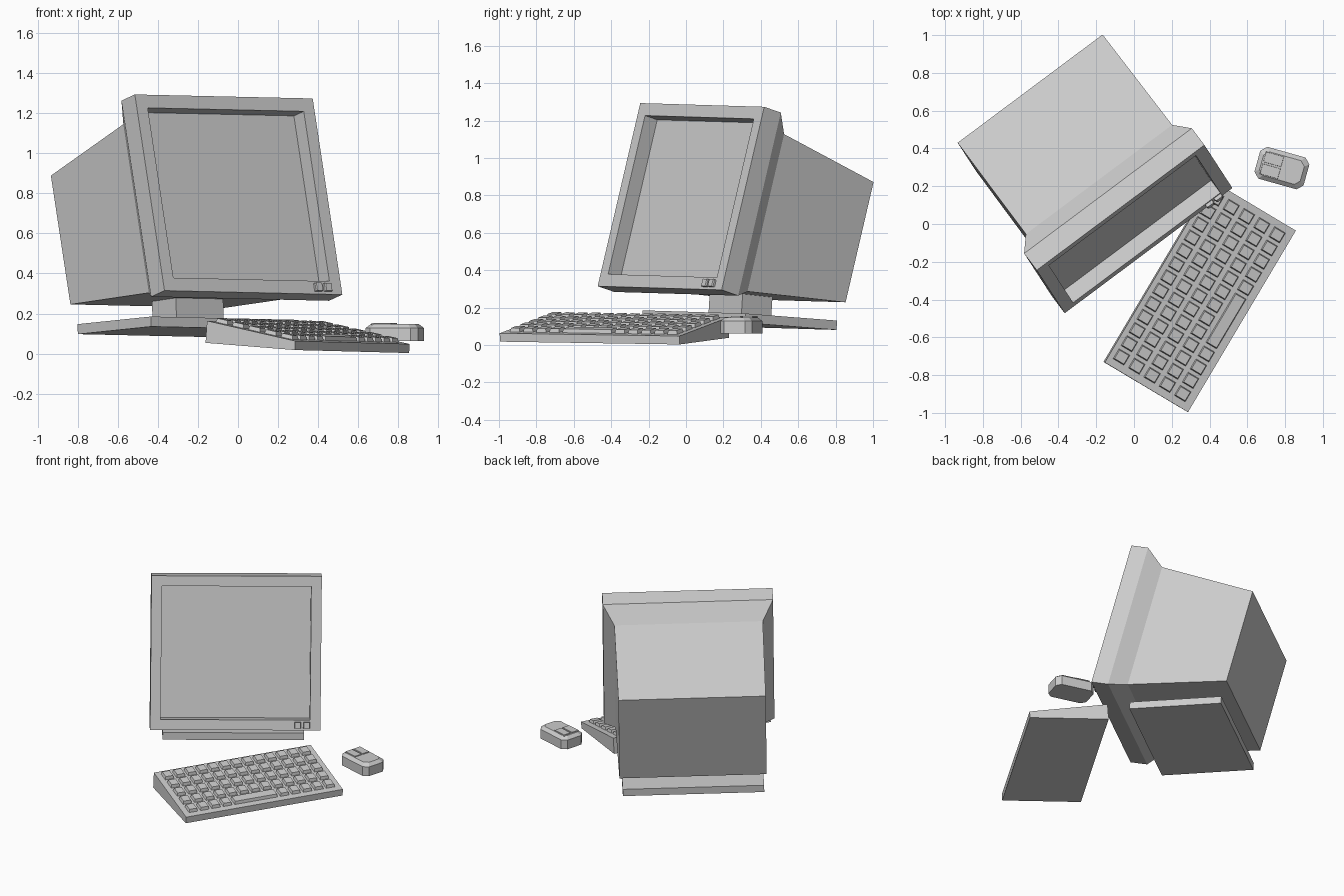
import bpy, bmesh
from mathutils import Vector, Matrix

if "Cube" in bpy.data.objects:
    bpy.data.objects.remove(bpy.data.objects["Cube"])


def frame(origin, right, back):
    """Local frame: x right, y back, z up, placed at origin."""
    x = Vector(right).normalized()
    y = Vector(back)
    y = (y - x * y.dot(x)).normalized()
    m = Matrix((x, y, x.cross(y))).transposed().to_4x4()
    m.translation = Vector(origin)
    return m


def rect_y(y, hw, z0, z1):
    return [(-hw, y, z0), (hw, y, z0), (hw, y, z1), (-hw, y, z1)]


def rect_z(z, cx, cy, hx, hy):
    return [(cx - hx, cy - hy, z), (cx + hx, cy - hy, z),
            (cx + hx, cy + hy, z), (cx - hx, cy + hy, z)]


def octagon(z, hx, hy, c):
    return [(-hx + c, -hy, z), (hx - c, -hy, z), (hx, -hy + c, z), (hx, hy - c, z),
            (hx - c, hy, z), (-hx + c, hy, z), (-hx, hy - c, z), (-hx, -hy + c, z)]


def build(name, matrix, lofts, start=True, end=True):
    """One object made of lofts, each a list of matching rings."""
    bm = bmesh.new()
    for rings in lofts:
        vs = [[bm.verts.new(p) for p in r] for r in rings]
        n = len(vs[0])
        for a, b in zip(vs, vs[1:]):
            for i in range(n):
                j = (i + 1) % n
                bm.faces.new((a[i], a[j], b[j], b[i]))
        if start:
            bm.faces.new(vs[0][::-1])
        if end:
            bm.faces.new(vs[-1])
    bmesh.ops.recalc_face_normals(bm, faces=bm.faces)
    me = bpy.data.meshes.new(name)
    bm.to_mesh(me)
    bm.free()
    ob = bpy.data.objects.new(name, me)
    bpy.context.collection.objects.link(ob)
    ob.matrix_world = matrix
    return ob


# Monitor housing: screen floor, recess, bezel, taper, tube body
W, H, INSET = 0.554, 0.508, 0.068
U = (0.801, 0.598, -0.018)
monitor = frame((0.003, -0.027, 0.794), U, (-0.58, 0.77, -0.267))
build("monitor_housing", monitor, [[
    rect_y(0.085, W - INSET, -H + INSET, H - INSET),
    rect_y(0, W - INSET, -H + INSET, H - INSET),
    rect_y(0, W, -H, H),
    rect_y(0.115, W, -H, H),
    rect_y(0.22, 0.483, -0.457, 0.416),
    rect_y(0.87, 0.479, -0.337, 0.33)]])

# Monitor buttons
buttons = []
for x in (W - 0.148, W - 0.09):
    ring = [(x + sx * 0.022, -H + 0.034 + sz * 0.02)
            for sx, sz in ((-1, -1), (1, -1), (1, 1), (-1, 1))]
    top = [(x + (px - x) * 0.8, -0.018, pz) for px, pz in ring]
    buttons.append([[(px, 0.01, pz) for px, pz in ring],
                    [(px, -0.012, pz) for px, pz in ring], top])
build("monitor_buttons", monitor, buttons)

# Stand: flat foot and neck
stand = frame((-0.248, 0.285, 0.108), U, (-0.598, 0.799, -0.062))
build("stand_foot", stand, [[rect_z(0, 0, 0, 0.46, 0.306), rect_z(0.05, 0, 0, 0.46, 0.306)]])
build("stand_neck", stand, [[rect_z(0.04, 0, 0, 0.147, 0.1), rect_z(0.2, 0, 0, 0.147, 0.1)]])

# Keyboard: wedge, origin at the front left bottom corner
LEN, DEP, FRONT, REAR = 1.118, 0.519, 0.045, 0.11
board = frame((0.283, -0.995, 0.018), (0.511, 0.86, -0.0134), (-0.855, 0.514, 0.069))
profile = [(0, 0), (DEP, 0), (DEP, REAR), (0, FRONT)]
build("keyboard_case", board, [[[(x, y, z) for y, z in profile] for x in (0, LEN)]])

# Keys on the sloping top, with a long space bar in the front row
slope = (REAR - FRONT) / DEP


def key(cx, cy, hx, hy):
    def ring(lift, shrink):
        return [(x, y, FRONT + slope * y + lift) for x, y, _ in
                rect_z(0, cx, cy, hx - shrink, hy - shrink)]
    return [ring(-0.005, 0), ring(0.02, 0.006)]


COLS, ROWS = 13, 5
pitch_x, pitch_y = (LEN - 0.14) / (COLS - 1), 0.0955
keys = []
for r in range(ROWS):
    for c in range(COLS):
        if r == 0 and 4 <= c <= 7:
            continue
        keys.append(key(0.07 + c * pitch_x, 0.075 + r * pitch_y, 0.032, 0.035))
keys.append(key(0.07 + 5.5 * pitch_x, 0.075, 0.032 + 1.5 * pitch_x, 0.035))
build("keys", board, keys)

# Mouse: chamfered body, its front points along local y
mouse = frame((0.783, 0.296, 0.062), (0.27, 0.96, 0), (-0.96, 0.27, 0))
build("mouse_body", mouse, [[octagon(0, 0.0875, 0.135, 0.03),
                             octagon(0.066, 0.0875, 0.135, 0.03),
                             octagon(0.086, 0.065, 0.112, 0.025)]])
# Two mouse buttons
build("mouse_buttons", mouse, [
    [rect_z(0.08, s * 0.033, 0.055, 0.029, 0.05),
     rect_z(0.092, s * 0.033, 0.055, 0.027, 0.048)] for s in (-1, 1)])
